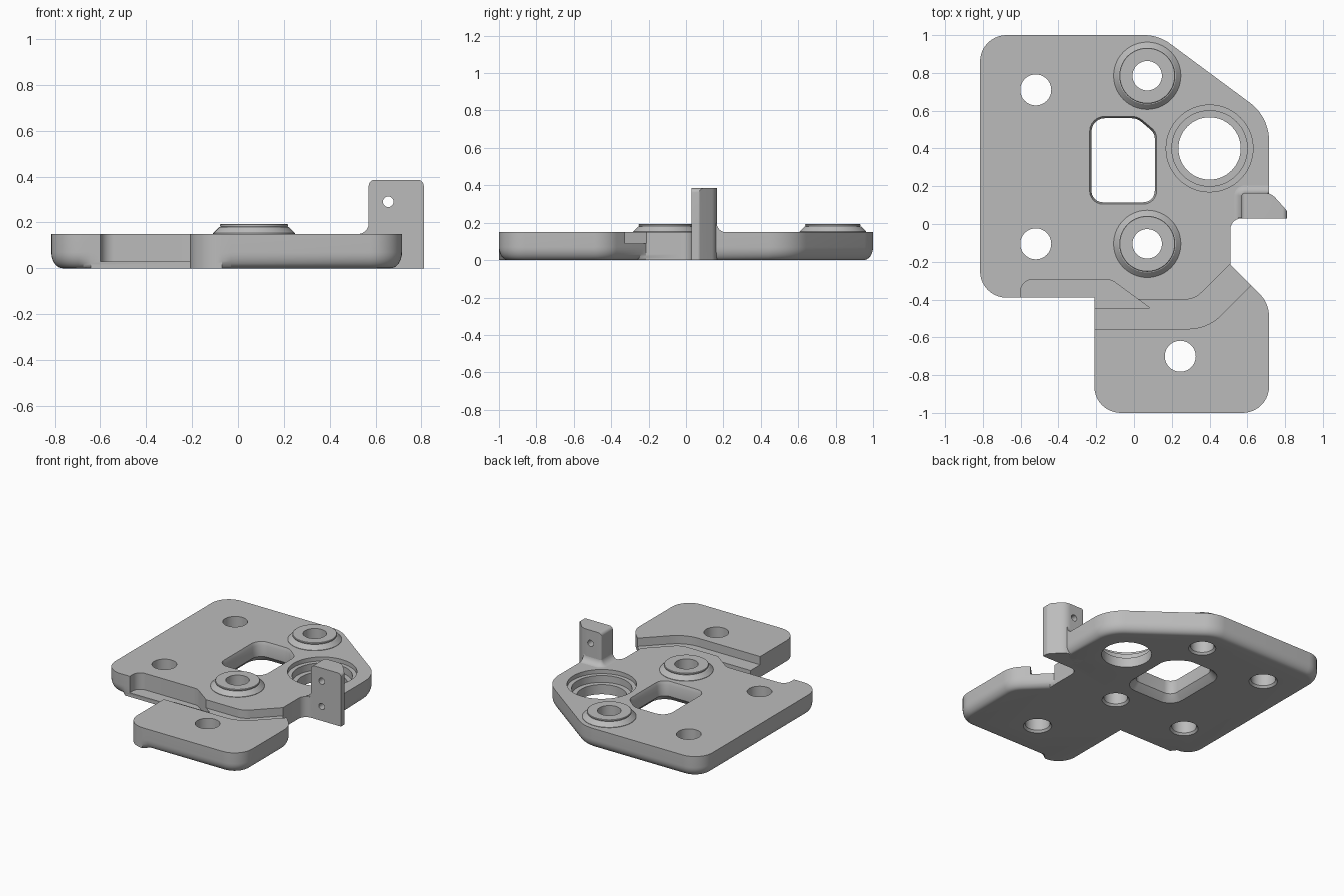
import bpy, bmesh, math
from mathutils import Vector

if "Cube" in bpy.data.objects:
    bpy.data.objects.remove(bpy.data.objects["Cube"])

grey = bpy.data.materials.new("machined_grey")
grey.diffuse_color = (0.5, 0.5, 0.5, 1)
grey.use_nodes = True
grey.node_tree.nodes["Principled BSDF"].inputs["Base Color"].default_value = grey.diffuse_color


def loft(name, rings, closed=False):
    """Skin a stack of equal-length rings; cap the ends unless closed."""
    bm = bmesh.new()
    rows = [[bm.verts.new(p) for p in ring] for ring in rings]
    n = len(rows[0])
    pairs = list(zip(rows, rows[1:]))
    if closed:
        pairs.append((rows[-1], rows[0]))
    else:
        bm.faces.new(rows[0][::-1])
        bm.faces.new(rows[-1])
    for a, b in pairs:
        for i in range(n):
            j = (i + 1) % n
            bm.faces.new((a[i], a[j], b[j], b[i]))
    bmesh.ops.recalc_face_normals(bm, faces=bm.faces)
    mesh = bpy.data.meshes.new(name)
    bm.to_mesh(mesh)
    bm.free()
    mesh.materials.append(grey)
    ob = bpy.data.objects.new(name, mesh)
    bpy.context.collection.objects.link(ob)
    return ob


def outline(corners, steps=10):
    """Corners (x, y, radius, edge_inset) -> rounded list of (point, inset)."""
    out = []
    for i, c in enumerate(corners):
        x, y, r, d = (tuple(c) + (0, 0))[:4]
        p = Vector((x, y))
        if r == 0:
            out.append((p, d))
            continue
        u = (Vector(corners[i - 1][:2]) - p).normalized()
        v = (Vector(corners[(i + 1) % len(corners)][:2]) - p).normalized()
        half = u.angle(v) / 2
        centre = p + (u + v).normalized() * (r / math.sin(half))
        a = p + u * (r / math.tan(half)) - centre
        b = p + v * (r / math.tan(half)) - centre
        sweep = a.angle_signed(b)
        for k in range(steps + 1):
            t = -sweep * k / steps
            out.append((centre + Vector((a.x * math.cos(t) - a.y * math.sin(t),
                                         a.x * math.sin(t) + a.y * math.cos(t))), d))
    return out


def ring(pts, z, grow=0.0, inset=0.0):
    """Counter-clockwise outline at height z, grown outward or inset by its own amounts."""
    res = []
    n = len(pts)
    for i, (p, d) in enumerate(pts):
        e = (p - pts[i - 1][0]).normalized()
        f = (pts[(i + 1) % n][0] - p).normalized()
        normal = Vector((e.y + f.y, -e.x - f.x)).normalized()
        q = p + normal * (grow - d * inset)
        res.append((q.x, q.y, z))
    return res


def prism(name, corners, z0, z1):
    pts = outline(corners)
    return loft(name, [ring(pts, z0), ring(pts, z1)])


def lathe(name, profile, x, y, closed=False, n=56):
    angles = [2 * math.pi * k / n for k in range(n)]
    return loft(name, [[(x + r * math.cos(a), y + r * math.sin(a), z) for a in angles]
                       for r, z in profile], closed)


def boolean(target, tool, mode='DIFFERENCE'):
    mod = target.modifiers.new("cut", 'BOOLEAN')
    mod.operation, mod.solver, mod.object = mode, 'EXACT', tool
    bpy.context.view_layer.objects.active = target
    bpy.ops.object.modifier_apply(modifier=mod.name)
    bpy.data.objects.remove(tool)


# Base plate with rounded lower rim
F = 0.05
plate_pts = outline([
    (-0.815, -0.39, 0.14, F), (-0.64, -0.39), (-0.21, -0.39), (-0.21, -1, 0.14, 0),
    (-0.03, -1, 0, F), (0.715, -1, 0.14, F), (0.715, -0.42, 0.17, F),
    (0.53, -0.235, 0, F), (0.51, -0.215), (0.51, 0.03, 0.06, 0), (0.60, 0.03),
    (0.60, 0.10), (0.715, 0.10, 0, F), (0.715, 0.567, 0.25, F),
    (0.13, 1, 0.23, F), (-0.815, 1, 0.14, F)])
rim = [ring(plate_pts, 0.07 * (1 - math.cos(t)), 0, 1 - math.sin(t))
       for t in [math.pi / 2 * k / 8 for k in range(9)]]
plate = loft("base_plate", rim + [ring(plate_pts, 0.15)])

# Angled groove across the front arm
boolean(plate, prism("groove", [
    (-0.4, -0.555), (0.39, -0.555, 0.25), (0.8, -0.145), (0.6, -0.12),
    (0.32, -0.40, 0.12), (-0.205, -0.40), (-0.4, -0.40)], 0.09, 0.3))

# Deeper pocket along the front edge
boolean(plate, prism("pocket", [
    (-0.6, -0.5), (-0.22, -0.5), (-0.22, -0.445), (0.085, -0.445),
    (-0.12, -0.295, 0.08), (-0.6, -0.295, 0.06)], 0.03, 0.3))

# Central window with flared lower edge
win = outline([(-0.235, 0.105, 0.07), (0.12, 0.105, 0.07), (0.12, 0.485, 0.07),
               (0.02, 0.57, 0.09), (-0.235, 0.57, 0.08)], 6)
boolean(plate, loft("window", [ring(win, z, g) for z, g in (
    (-0.02, 0.035), (0, 0.035), (0.02, 0.012), (0.045, -0.01), (0.125, -0.01),
    (0.15, 0), (0.2, 0))]))

# Bolt holes and stepped bearing seat
bosses = [(0.07, 0.785), (0.07, -0.105)]
holes = [(x, y, 0.078) for x, y in bosses]
holes += [(-0.52, 0.71, 0.082), (-0.52, -0.105, 0.082), (0.245, -0.7, 0.082)]
for x, y, r in holes:
    boolean(plate, lathe("hole", [(r + 0.012, -0.02), (r + 0.012, 0), (r, 0.015), (r, 0.3)], x, y))
boolean(plate, lathe("seat", [(0.165, -0.1), (0.165, 0.07), (0.2, 0.07), (0.2, 0.12),
                              (0.23, 0.12), (0.23, 0.3)], 0.4, 0.4))

# Raised bosses
parts = [plate]
for x, y in bosses:
    parts.append(lathe("boss", [
        (0.078, 0.149), (0.178, 0.149), (0.178, 0.153), (0.152, 0.179), (0.146, 0.181),
        (0.148, 0.185), (0.148, 0.19), (0.145, 0.193), (0.078, 0.193)], x, y, True))

# Upright bracket: plan shape trimmed by a front shape with rounded top corners
bracket = prism("bracket", [(0.57, 0.03), (0.81, 0.03), (0.81, 0.07, 0.02),
                            (0.725, 0.165, 0.08), (0.57, 0.165, 0.015)], 0, 0.5)
front = outline([(0.5, -0.1), (0.9, -0.1), (0.9, 0.1), (0.81, 0.1), (0.81, 0.385, 0.025),
                 (0.57, 0.385, 0.025), (0.57, 0.1), (0.5, 0.1)])
boolean(bracket, loft("trim", [[(p.x, y, p.y) for p, _ in front] for y in (-0.1, 0.3)]),
        'INTERSECT')
# Upper through hole and lower blind hole
for x, z, depth in ((0.655, 0.29, 0.3), (0.655, 0.105, 0.12)):
    angles = [2 * math.pi * k / 24 for k in range(24)]
    boolean(bracket, loft("pin_hole", [[(x + 0.023 * math.cos(a), y, z + 0.023 * math.sin(a))
                                        for a in angles] for y in (-0.05, depth)]))
parts.append(bracket)

# Concave blend where the bracket meets the plate
blend = []
for k in range(9):
    t = math.pi / 2 * k / 8
    d = 0.05 * (1 - math.sin(t)) - 0.001
    blend.append(ring(outline([(0.57 - d, 0.031), (0.70, 0.031), (0.714, 0.1), (0.714, 0.165 + d),
                               (0.57 - d, 0.165 + d, 0.016 + d)]), 0.149 + 0.05 * (1 - math.cos(t))))
parts.append(loft("bracket_blend", blend))

# Smooth curved surfaces, keep edges crisp
for ob in parts:
    bpy.ops.object.select_all(action='DESELECT')
    ob.select_set(True)
    bpy.context.view_layer.objects.active = ob
    bpy.ops.object.shade_smooth_by_angle(angle=math.radians(25))
